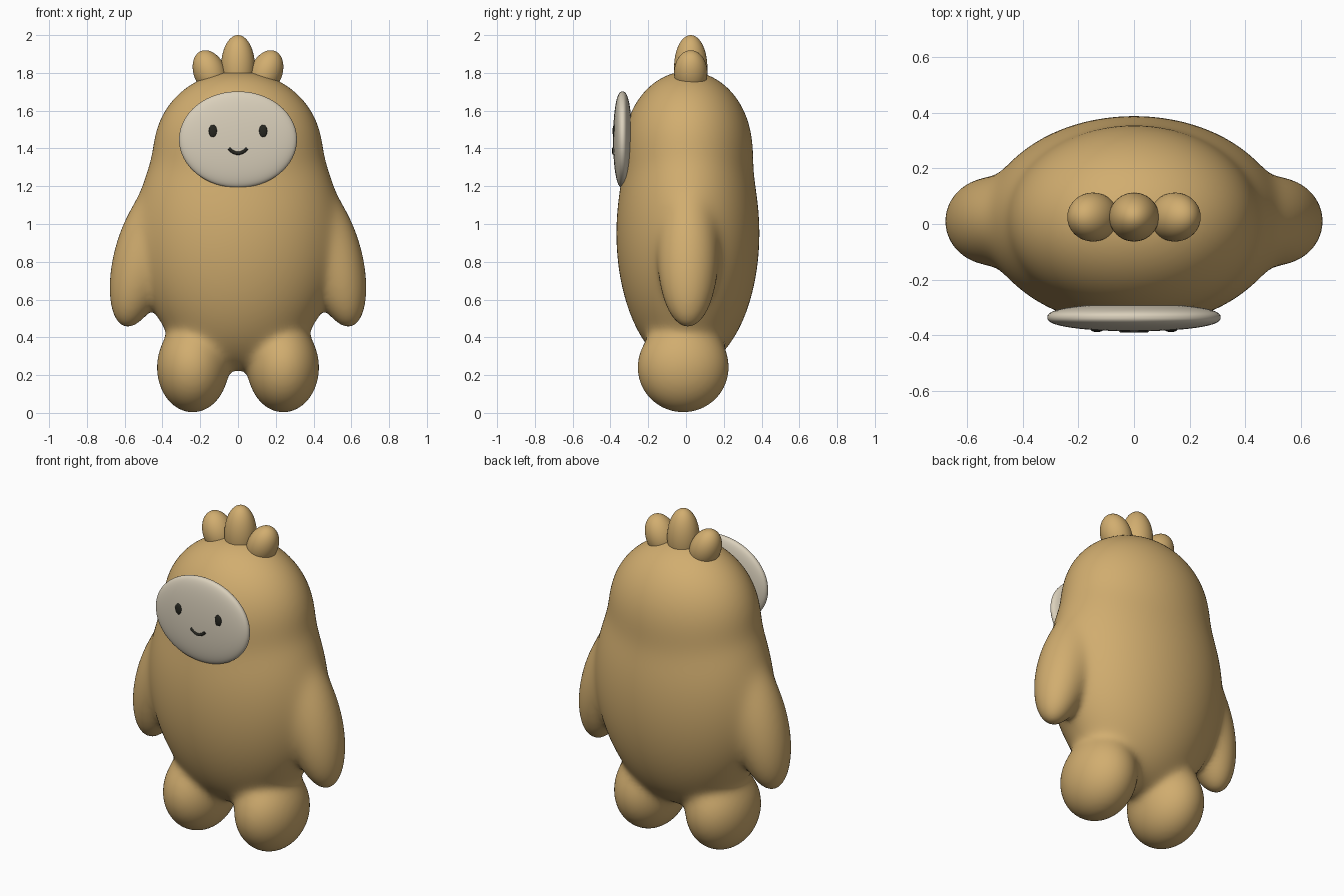
import bpy, bmesh, math
from mathutils import Vector, Matrix

if "Cube" in bpy.data.objects:
    bpy.data.objects.remove(bpy.data.objects["Cube"])


def material(name, rgb):
    m = bpy.data.materials.new(name)
    m.diffuse_color = (*rgb, 1)
    m.use_nodes = True
    m.node_tree.nodes["Principled BSDF"].inputs["Base Color"].default_value = m.diffuse_color
    return m


TAN = material("tan fur", (0.64, 0.42, 0.16))
CREAM = material("cream face", (0.70, 0.63, 0.50))
DARK = material("dark features", (0.02, 0.02, 0.015))


def finish(bm, name, mat):
    me = bpy.data.meshes.new(name)
    bm.to_mesh(me)
    bm.free()
    me.materials.append(mat)
    me.polygons.foreach_set("use_smooth", [True] * len(me.polygons))
    ob = bpy.data.objects.new(name, me)
    bpy.context.collection.objects.link(ob)
    return ob


def add_ellipsoid(bm, centre, radii, tilt=0.0, grow=0.0, u=48, v=32):
    mat = (Matrix.Translation(centre) @ Matrix.Rotation(tilt, 4, 'Y')
           @ Matrix.Diagonal((*[r + grow for r in radii], 1)))
    bmesh.ops.create_uvsphere(bm, u_segments=u, v_segments=v, radius=1, matrix=mat)


def ellipsoid(name, mat, *args, **kw):
    bm = bmesh.new()
    add_ellipsoid(bm, *args, **kw)
    return finish(bm, name, mat)


# Torso, head, arms and legs: centre, radii, tilt about y
lumps = [((0, 0.01, 0.95), (0.535, 0.378, 0.72), 0),
         ((0, 0.01, 1.40), (0.44, 0.338, 0.408), 0)]
for s in (-1, 1):
    lumps.append(((s * 0.515, 0.01, 0.81), (0.145, 0.155, 0.36), -s * 0.23))
    lumps.append(((s * 0.24, -0.015, 0.24), (0.188, 0.24, 0.236), 0))

# One skin around all the lumps
bm = bmesh.new()
for c, r, t in lumps:
    add_ellipsoid(bm, c, r, t, grow=0.012)
body = finish(bm, "body", TAN)
mod = body.modifiers.new("skin", 'REMESH')
mod.mode = 'VOXEL'
mod.voxel_size = 0.02
mod.use_smooth_shade = True
bpy.context.view_layer.objects.active = body
bpy.ops.object.modifier_apply(modifier="skin")

# Draw the skin onto a soft blend of the lumps
BLEND = 0.025
frames = [(Vector(c), Vector(r), Matrix.Rotation(t, 3, 'Y')) for c, r, t in lumps]


def blend_field(p):
    total, grad = 0.0, Vector((0, 0, 0))
    for c, r, rot in frames:
        q = rot.transposed() @ (p - c)
        a = Vector((q.x / r.x, q.y / r.y, q.z / r.z))
        n = Vector((a.x / r.x, a.y / r.y, a.z / r.z))
        k0, k1 = a.length, max(n.length, 1e-6)
        d = k0 * (k0 - 1) / k1
        w = math.exp(min(40, max(-40, -d / BLEND)))
        total += w
        grad += (rot @ n) * (w / k1)
    return -BLEND * math.log(total), grad / total


bm = bmesh.new()
bm.from_mesh(body.data)
for step in range(5):
    for v in bm.verts:
        f, g = blend_field(v.co)
        move = max(-0.03, min(0.03, f)) / max(g.length, 0.4)
        v.co -= g.normalized() * move
    if step < 4:
        bmesh.ops.smooth_vert(bm, verts=bm.verts, factor=0.5,
                              use_axis_x=True, use_axis_y=True, use_axis_z=True)
bm.to_mesh(body.data)
bm.free()
body.data.polygons.foreach_set("use_smooth", [True] * len(body.data.polygons))

# Three head tufts
ellipsoid("middle_tuft", TAN, (0, 0.025, 1.83), (0.09, 0.088, 0.17))
for s, side in ((-1, "left"), (1, "right")):
    ellipsoid(side + "_tuft", TAN, (s * 0.148, 0.025, 1.80), (0.085, 0.088, 0.125), s * 0.4)

# Face plate: a flattened disc with full edges
bm = bmesh.new()
add_ellipsoid(bm, (0, 0, 0), (1, 1, 1), u=64, v=40)
for v in bm.verts:
    y = math.copysign(abs(v.co.y) ** 0.8, v.co.y)
    v.co = (v.co.x * 0.312, y * 0.05 - 0.336, v.co.z * 0.255 + 1.447)
finish(bm, "face_plate", CREAM)

# Eyes
for s, side in ((-1, "left"), (1, "right")):
    ellipsoid(side + "_eye", DARK, (s * 0.133, -0.380, 1.492), (0.022, 0.009, 0.033), u=24, v=16)

# Smiling mouth
cu = bpy.data.curves.new("mouth", 'CURVE')
cu.dimensions = '3D'
cu.bevel_depth = 0.009
cu.bevel_resolution = 3
cu.use_fill_caps = True
sp = cu.splines.new('POLY')
sp.points.add(12)
for i, p in enumerate(sp.points):
    x = -0.048 + 0.008 * i
    p.co = (x, -0.382, 1.374 + 0.026 * (x / 0.048) ** 2, 1)
cu.materials.append(DARK)
bpy.context.collection.objects.link(bpy.data.objects.new("mouth", cu))
